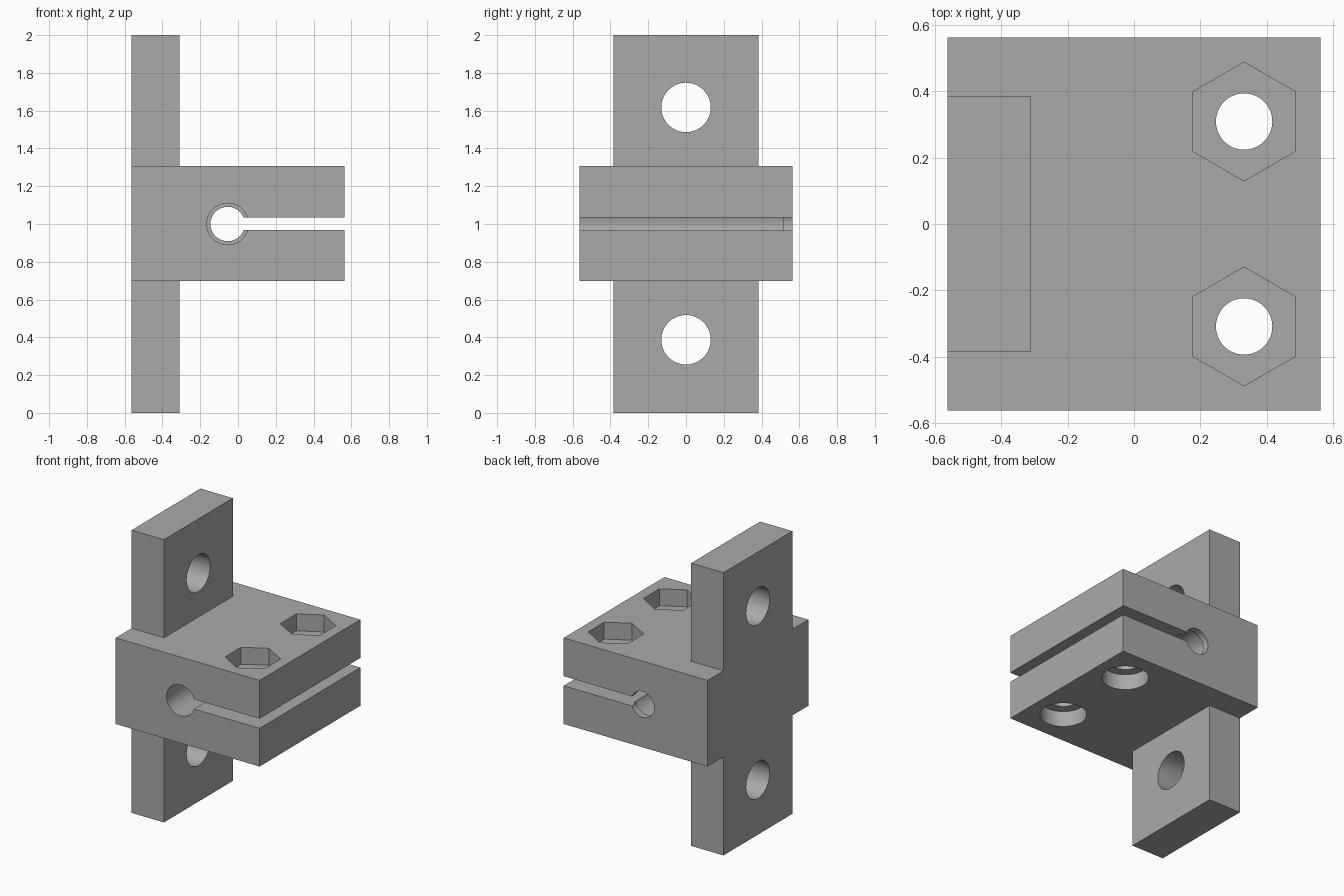
import bpy
import math

if "Cube" in bpy.data.objects:
    bpy.data.objects.remove(bpy.data.objects["Cube"], do_unlink=True)

HALF = 0.563     # half width of the square clamp block
MID = 1.0        # height of the clamp centre


def box(name, x, y, z):
    """Box from (min, max) pairs."""
    bpy.ops.mesh.primitive_cube_add(size=1, location=[sum(p) / 2 for p in (x, y, z)])
    ob = bpy.context.object
    ob.name = name
    ob.scale = [p[1] - p[0] for p in (x, y, z)]
    bpy.ops.object.transform_apply(location=True, rotation=True, scale=True)
    return ob


def rod(name, centre, radius, length, axis="Z", sides=64, turn=0.0):
    """Prism centred on a point and lying along an axis."""
    rot = {"X": (0, math.pi / 2, 0), "Y": (math.pi / 2, 0, 0), "Z": (0, 0, turn)}[axis]
    bpy.ops.mesh.primitive_cylinder_add(vertices=sides, radius=radius, depth=length,
                                        location=centre, rotation=rot)
    ob = bpy.context.object
    ob.name = name
    bpy.ops.object.transform_apply(location=True, rotation=True, scale=True)
    return ob


def combine(target, tool, operation):
    """Apply a boolean and discard the tool."""
    mod = target.modifiers.new(operation.title(), "BOOLEAN")
    mod.operation, mod.object, mod.solver = operation, tool, "EXACT"
    bpy.context.view_layer.objects.active = target
    bpy.ops.object.modifier_apply(modifier=mod.name)
    bpy.data.objects.remove(tool, do_unlink=True)


# Clamp block joined with the tall mounting plate
bracket = box("clamp_bracket", (-HALF, HALF), (-HALF, HALF), (0.697, 1.306))
plate = box("mounting_plate", (-HALF, -0.31), (-0.385, 0.385), (0, 2))
combine(bracket, plate, "UNION")

# Stepped bore: wide from the front, with a narrow lip at the back
bore_x = -0.055
front, step = -0.7, 0.515
cutters = [
    rod("wide_bore", (bore_x, (front + step) / 2, MID), 0.11, step - front, "Y"),
    rod("narrow_bore", (bore_x, 0, MID), 0.091, 2, "Y"),
    box("clamp_slot", (bore_x, 0.7), (-0.7, 0.7), (0.967, 1.035)),
]

# Mounting holes in both ends of the plate
for z in (0.387, 1.617):
    cutters.append(rod("mounting_hole", (-0.44, 0, z), 0.131, 0.6, "X"))

# Bolt holes with nut pockets above and round head pockets below
for y in (-0.309, 0.309):
    x = 0.332
    cutters.append(rod("bolt_hole", (x, y, MID), 0.085, 1.2))
    cutters.append(rod("nut_pocket", (x, y, 1.306), 0.179, 0.24, sides=6))
    cutters.append(rod("head_pocket", (x, y, 0.697), 0.15, 0.22))

for cutter in cutters:
    combine(bracket, cutter, "DIFFERENCE")

# Single grey finish, smooth bores and crisp edges
grey = bpy.data.materials.new("plain_grey")
grey.use_nodes = True
colour = (0.4, 0.4, 0.4, 1)
grey.diffuse_color = colour
grey.node_tree.nodes["Principled BSDF"].inputs["Base Color"].default_value = colour
bracket.data.materials.clear()
bracket.data.materials.append(grey)

bpy.ops.object.select_all(action="DESELECT")
bracket.select_set(True)
bpy.context.view_layer.objects.active = bracket
bpy.ops.object.shade_smooth_by_angle(angle=math.radians(30))
